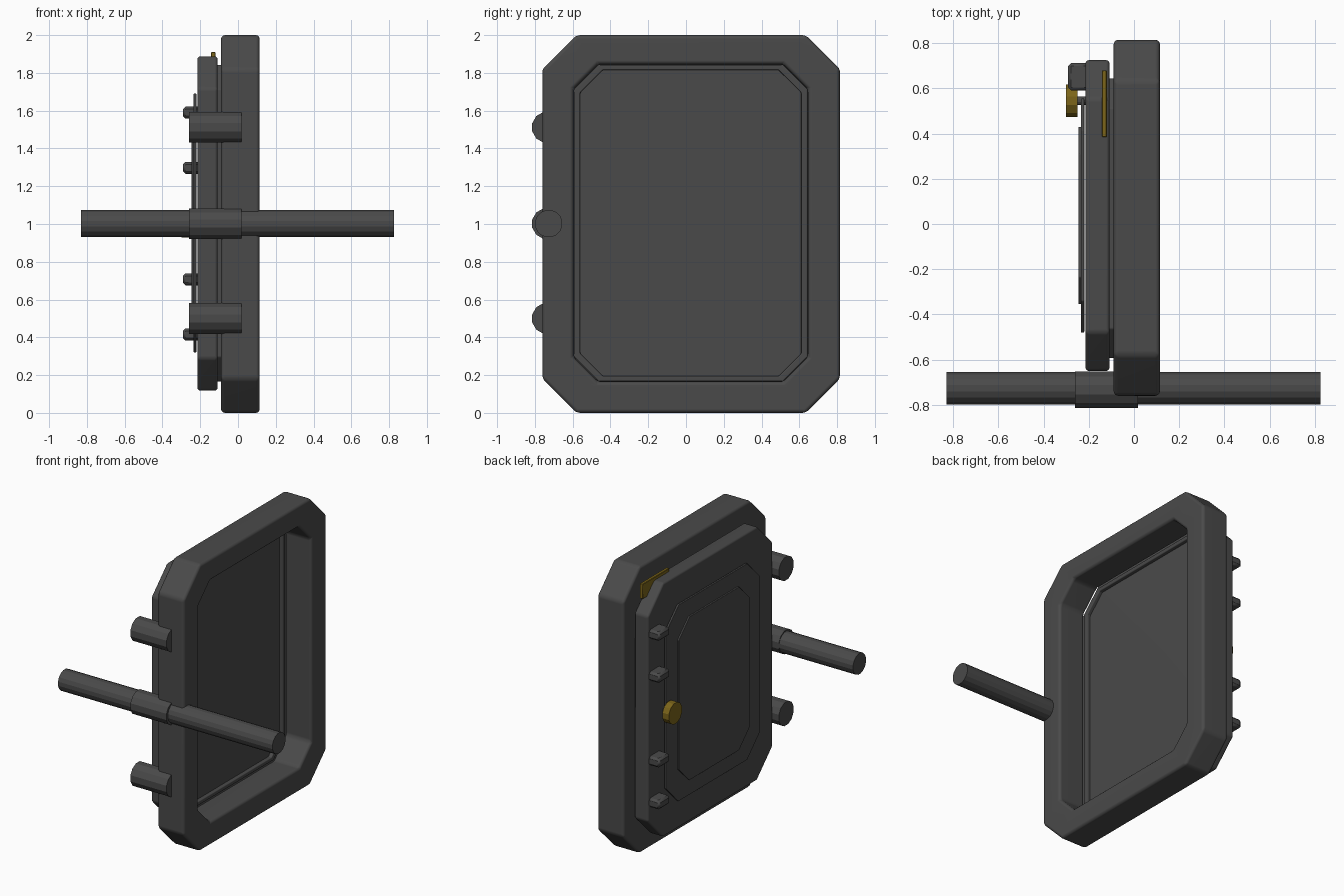
import bpy
import bmesh
import math
from mathutils import Matrix, Vector

cube = bpy.data.objects.get("Cube")
if cube:
    bpy.data.objects.remove(cube, do_unlink=True)


def material(name, rgb):
    mat = bpy.data.materials.new(name)
    mat.use_nodes = True
    mat.diffuse_color = (*rgb, 1)
    mat.node_tree.nodes["Principled BSDF"].inputs["Base Color"].default_value = (*rgb, 1)
    return mat


STEEL = material("dark_steel", (0.068, 0.068, 0.068))
BRASS = material("brass", (0.2, 0.13, 0.01))


def finish(name, bm, mat, bevel=0, segments=3):
    """Bevel the sharp edges and turn the bmesh into an object."""
    bmesh.ops.recalc_face_normals(bm, faces=bm.faces)
    if bevel:
        edges = [e for e in bm.edges if e.calc_face_angle(0) > 0.5]
        bmesh.ops.bevel(bm, geom=edges, offset=bevel, segments=segments,
                        profile=0.5, affect='EDGES', clamp_overlap=True)
    mesh = bpy.data.meshes.new(name)
    bm.to_mesh(mesh)
    bm.free()
    mesh.materials.append(mat)
    obj = bpy.data.objects.new(name, mesh)
    bpy.context.collection.objects.link(obj)
    if bevel:
        mesh.shade_smooth()
        mesh.set_sharp_from_angle(angle=math.radians(40))
        normals = obj.modifiers.new("even_normals", 'WEIGHTED_NORMAL')
        normals.keep_sharp = True
    return obj


def octagon(y0, y1, z0, z1, c):
    """Rectangle with cut corners, as (y, z) points."""
    return [(y0 + c, z0), (y1 - c, z0), (y1, z0 + c), (y1, z1 - c),
            (y1 - c, z1), (y0 + c, z1), (y0, z1 - c), (y0, z0 + c)]


def plate(name, x0, x1, outline, bevel, hole=None):
    """Extrude a cut-corner outline along x, with an optional hole."""
    bm = bmesh.new()

    def loop(points, x):
        return [bm.verts.new((x, y, z)) for y, z in points]

    def bridge(a, b):
        n = len(a)
        for i in range(n):
            j = (i + 1) % n
            bm.faces.new((a[i], a[j], b[j], b[i]))

    near, far = loop(outline, x0), loop(outline, x1)
    bridge(near, far)
    if hole:
        near_in, far_in = loop(hole, x0), loop(hole, x1)
        bridge(near_in, far_in)
        bridge(near, near_in)
        bridge(far, far_in)
    else:
        bm.faces.new(near)
        bm.faces.new(far)
    return finish(name, bm, STEEL, bevel)


def rod(name, x0, x1, y, z, radius, sides, mat=STEEL, bevel=0):
    """Cylinder lying along x."""
    bm = bmesh.new()
    turn = Matrix.Rotation(math.pi / 2, 4, 'Y') @ Matrix.Rotation(math.pi / sides, 4, 'Z')
    bmesh.ops.create_cone(bm, cap_ends=True, segments=sides, radius1=radius,
                          radius2=radius, depth=x1 - x0,
                          matrix=Matrix.Translation(((x0 + x1) / 2, y, z)) @ turn)
    return finish(name, bm, mat, bevel)


def box(name, low, high, mat, bevel):
    low, high = Vector(low), Vector(high)
    bm = bmesh.new()
    bmesh.ops.create_cube(bm, size=1, matrix=Matrix.Translation((low + high) / 2)
                          @ Matrix.Diagonal((*(high - low), 1)))
    return finish(name, bm, mat, bevel, 1)


# Frame around the opening
opening = octagon(-0.595, 0.645, 0.165, 1.845, 0.13)
plate("door_frame", -0.09, 0.115, octagon(-0.76, 0.815, 0, 2, 0.18), 0.02, opening)

# Door slab, seal behind it and the two raised panels on its outside
plate("door_slab", -0.215, -0.108, octagon(-0.65, 0.725, 0.118, 1.888, 0.17), 0.015)
plate("door_seal", -0.115, -0.083, octagon(-0.593, 0.643, 0.167, 1.843, 0.13), 0.006,
      octagon(-0.56, 0.61, 0.195, 1.815, 0.12))
plate("outer_panel", -0.22, -0.235, octagon(-0.48, 0.555, 0.32, 1.69, 0.14), 0.004)
plate("inner_panel", -0.23, -0.246, octagon(-0.355, 0.43, 0.43, 1.57, 0.12), 0.004)

# Hinge knuckles and the long bar through the middle one
for label, z in (("lower", 0.5), ("middle", 1.002), ("upper", 1.512)):
    rod(label + "_hinge", -0.26, 0.018, -0.733, z, 0.084, 12)
rod("hinge_bar", -0.83, 0.825, -0.727, 1.002, 0.073, 16)

# Locking lugs along the free edge
for i, z in enumerate((0.415, 0.707, 1.297, 1.59)):
    box(f"locking_lug_{i + 1}", (-0.292, 0.59, z - 0.032), (-0.2, 0.712, z + 0.032),
        STEEL, 0.014)

# Brass knob on a short stem, and brass catch behind the slab's top edge
rod("knob_stem", -0.26, -0.21, 0.545, 1, 0.02, 12)
rod("door_knob", -0.3, -0.25, 0.545, 1, 0.075, 12, BRASS)
box("brass_catch", (-0.142, 0.385, 1.805), (-0.12, 0.68, 1.91), BRASS, 0.003)
